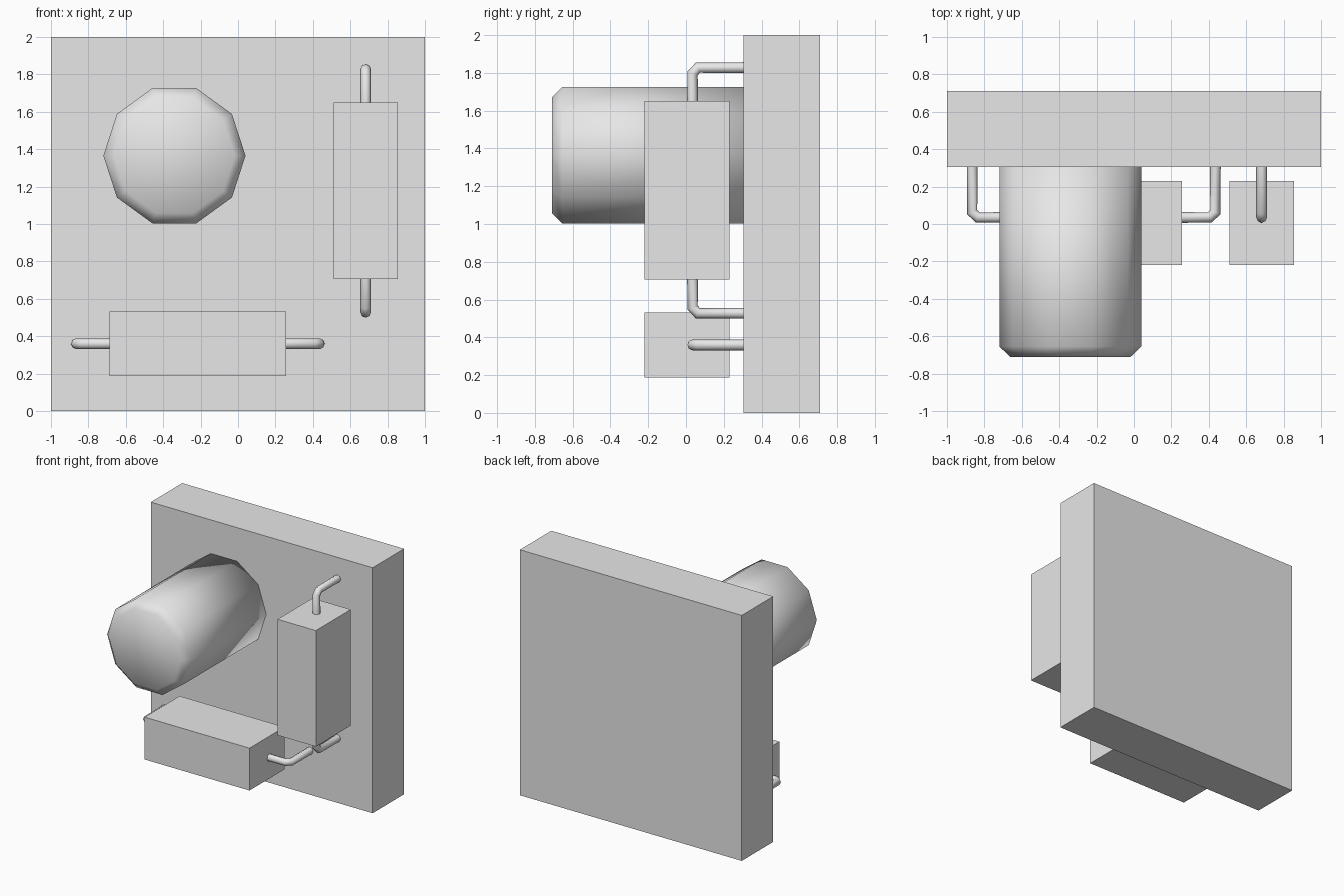
import bpy
import bmesh
from math import radians
from mathutils import Matrix, Vector

if "Cube" in bpy.data.objects:
    bpy.data.objects.remove(bpy.data.objects["Cube"], do_unlink=True)

grey = bpy.data.materials.new("plain grey")
grey.use_nodes = True
grey.diffuse_color = (0.8, 0.8, 0.8, 1)
grey.node_tree.nodes["Principled BSDF"].inputs["Base Color"].default_value = (0.8, 0.8, 0.8, 1)

BOARD_FRONT = 0.305
LEAD_Y = 0.035


def add_object(name, data):
    data.materials.append(grey)
    obj = bpy.data.objects.new(name, data)
    bpy.context.collection.objects.link(obj)
    return obj


def box(name, centre, size):
    bm = bmesh.new()
    bmesh.ops.create_cube(bm, size=1)
    bmesh.ops.scale(bm, vec=size, verts=bm.verts)
    bmesh.ops.translate(bm, vec=centre, verts=bm.verts)
    mesh = bpy.data.meshes.new(name)
    bm.to_mesh(mesh)
    bm.free()
    return add_object(name, mesh)


def lead(name, points):
    """Round wire bent along a path of points."""
    curve = bpy.data.curves.new(name, "CURVE")
    curve.dimensions = "3D"
    curve.bevel_depth = 0.029
    curve.bevel_resolution = 2
    curve.use_fill_caps = True
    spline = curve.splines.new("POLY")
    spline.points.add(len(points) - 1)
    for p, co in zip(spline.points, points):
        p.co = (*co, 1)
    obj = add_object(name, curve)
    bpy.ops.object.select_all(action="DESELECT")
    obj.select_set(True)
    bpy.context.view_layer.objects.active = obj
    bpy.ops.object.convert(target="MESH")
    obj = bpy.context.view_layer.objects.active
    bpy.ops.object.shade_smooth_by_angle(angle=radians(50))


def resistor(name, centre, axis):
    """Block body with a bent lead from each end back to the board."""
    axis = Vector(axis)
    cross = Vector((1, 0, 1)) - axis
    box(name + "_body", centre, axis * 0.945 + cross * 0.345 + Vector((0, 0.45, 0)))
    start = Vector((centre[0], 0, centre[2]))
    for side, label in ((-1, "first"), (1, "second")):
        # distance along the body axis, depth
        path = [(0.44, LEAD_Y), (0.62, LEAD_Y), (0.65, LEAD_Y + 0.028), (0.65, BOARD_FRONT + 0.01)]
        lead(f"{name}_{label}_lead",
             [start + axis * side * d + Vector((0, y, 0)) for d, y in path])


# Board
box("board", (0, 0.508, 1), (2, 0.405, 2))

# Can-shaped capacitor with a chamfered front rim
bm = bmesh.new()
bmesh.ops.create_cone(bm, cap_ends=True, segments=10, radius1=0.38, radius2=0.38,
                      depth=BOARD_FRONT + 0.71)
# the cylinder's +z end becomes the front
bmesh.ops.rotate(bm, matrix=Matrix.Rotation(radians(90), 3, "X"), verts=bm.verts)
for v in bm.verts:
    if abs(v.co.z) < 1e-4 and abs(abs(v.co.x) - 0.38) < 1e-3:
        break
else:
    # turn so that a corner points sideways
    bmesh.ops.rotate(bm, matrix=Matrix.Rotation(radians(18), 3, "Y"), verts=bm.verts)
bmesh.ops.translate(bm, vec=(-0.34, (BOARD_FRONT - 0.71) / 2, 1.365), verts=bm.verts)
rim = [e for e in bm.edges if all(v.co.y < -0.7 for v in e.verts)]
bmesh.ops.bevel(bm, geom=rim, offset=0.055, segments=1, affect="EDGES")
for f in bm.faces:
    f.smooth = True
mesh = bpy.data.meshes.new("capacitor")
bm.to_mesh(mesh)
bm.free()
add_object("capacitor", mesh)

# Resistors
resistor("lower_resistor", (-0.215, 0.005, 0.36), (1, 0, 0))
resistor("upright_resistor", (0.6825, 0.005, 1.1775), (0, 0, 1))
